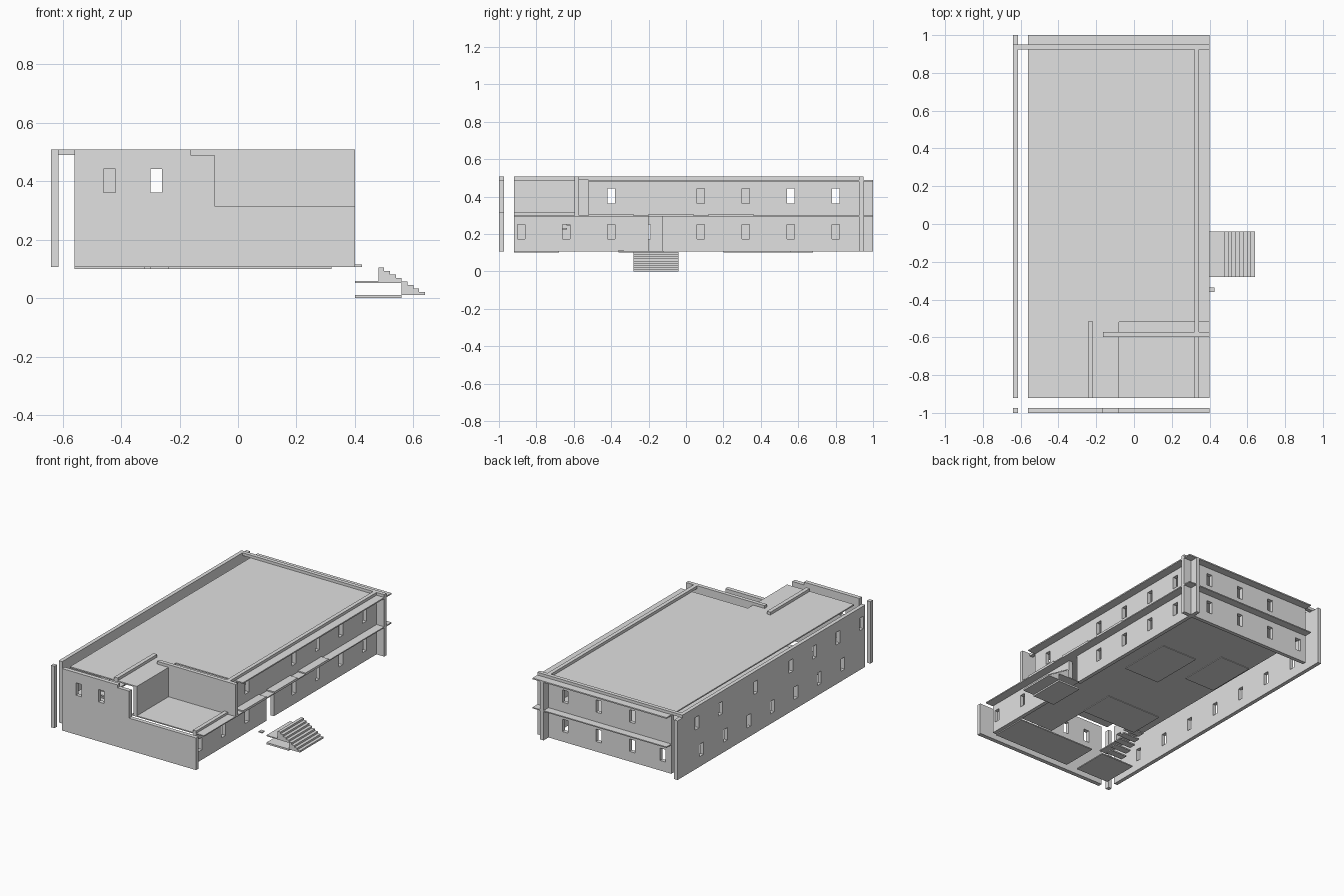
import bpy, bmesh
from mathutils import Vector

if "Cube" in bpy.data.objects:
    bpy.data.objects.remove(bpy.data.objects["Cube"])

grey = bpy.data.materials.new("plain_grey")
grey.diffuse_color = (0.75, 0.75, 0.75, 1)
grey.use_nodes = True
grey.node_tree.nodes["Principled BSDF"].inputs["Base Color"].default_value = grey.diffuse_color


def finish(name, bm):
    bmesh.ops.recalc_face_normals(bm, faces=bm.faces)
    me = bpy.data.meshes.new(name)
    bm.to_mesh(me)
    bm.free()
    me.materials.append(grey)
    ob = bpy.data.objects.new(name, me)
    bpy.context.collection.objects.link(ob)
    return ob


def panel(name, axis, depth, u, v, holes=()):
    """Flat slab across one axis with rectangular holes (u0, u1, v0, v1)."""
    others = [i for i in range(3) if i != axis]
    us = sorted({*u, *[c for h in holes for c in h[:2]]})
    vs = sorted({*v, *[c for h in holes for c in h[2:]]})
    bm = bmesh.new()

    def point(a, b):
        p = Vector((0, 0, 0))
        p[axis], p[others[0]], p[others[1]] = depth[0], a, b
        return bm.verts.new(p)

    grid = [[point(a, b) for b in vs] for a in us]
    for i in range(len(us) - 1):
        for j in range(len(vs) - 1):
            cu, cv = (us[i] + us[i + 1]) / 2, (vs[j] + vs[j + 1]) / 2
            if any(h[0] < cu < h[1] and h[2] < cv < h[3] for h in holes):
                continue
            bm.faces.new((grid[i][j], grid[i + 1][j],
                          grid[i + 1][j + 1], grid[i][j + 1]))
    bmesh.ops.delete(bm, geom=[w for w in bm.verts if not w.link_faces],
                     context='VERTS')
    ext = bmesh.ops.extrude_face_region(bm, geom=bm.faces[:],
                                        use_keep_orig=True)
    shift = Vector((0, 0, 0))
    shift[axis] = depth[1] - depth[0]
    bmesh.ops.translate(bm, vec=shift, verts=[
        e for e in ext["geom"] if isinstance(e, bmesh.types.BMVert)])
    return finish(name, bm)


def box(name, x, y, z):
    return panel(name, 0, x, y, z)


def windows(centres, z):
    return [(c - 0.02, c + 0.02, z, z + 0.08) for c in centres]


LOW, HIGH = 0.172, 0.362
BASE, MID, TOP, CAP = 0.107, 0.30, 0.49, 0.508
X, Y = (-0.56, 0.40), (-0.92, 1.0)

# Middle floor with stairwell, roof with terrace cut-out
panel("middle_slab", 2, (0.293, MID), X, Y, [(-0.50, -0.12, -0.92, -0.55)])
panel("roof_slab", 2, (0.482, TOP), X, Y, [(-0.08, 0.40, -0.92, -0.52)])

# Outer walls with window and door openings
panel("left_wall", 0, (-0.64, -0.615), Y, (BASE, TOP),
      windows((-0.69, -0.45, -0.21, 0.03, 0.27, 0.51, 0.755), LOW)
      + windows((-0.88, -0.64, -0.4, -0.16, 0.2, 0.56, 0.8), HIGH))
panel("right_wall", 0, (0.32, 0.345), Y, (BASE, TOP),
      windows((-0.88, -0.64, -0.4, 0.08, 0.32, 0.56, 0.8), LOW)
      + windows((-0.4, 0.08, 0.32, 0.56, 0.8), HIGH)
      + [(-0.2, -0.125, BASE, 0.293), (-0.92, -0.52, MID, TOP)])
panel("front_wall", 1, (-1.0, -0.973), X, (BASE, TOP),
      windows((-0.44, -0.28), HIGH) + [(-0.08, 0.40, 0.315, TOP)])
panel("back_wall", 1, (0.925, 0.95), X, (BASE, TOP),
      windows((0.2, -0.04, -0.28, -0.5), LOW)
      + windows((0.2, -0.04, -0.28), HIGH))
box("corner_post", (-0.64, -0.615), (-1.0, -0.973), (BASE, CAP))

# Terrace walls
box("terrace_back_wall", (-0.08, 0.40), (-0.597, -0.572), (MID, TOP))
box("terrace_side_wall", (-0.105, -0.08), (-0.92, -0.52), (MID, TOP))
box("terrace_parapet", (0.32, 0.345), (-0.92, -0.597), (MID, 0.315))

# Parapets along the roof edge
box("left_parapet", (-0.64, -0.615), (-0.92, 0.95), (TOP, CAP))
box("right_parapet", (0.32, 0.345), (-0.572, 0.925), (TOP, CAP))
box("back_parapet", (-0.64, 0.40), (0.925, 0.95), (TOP, CAP))
box("front_parapet", (-0.56, -0.163), (-1.0, -0.973), (TOP, CAP))
box("terrace_back_parapet", (-0.163, 0.40), (-0.597, -0.572), (TOP, CAP))
box("terrace_side_parapet", (-0.243, -0.217), (-0.92, -0.517), (TOP, CAP))

# Thin plates on the middle ledge and at ground floor level
for y0 in (-0.52, -0.20, 0.12):
    box("ledge_plate", (0.08, 0.40), (y0, y0 + 0.24), (MID, 0.308))
for x, y in (((-0.02, 0.24), (0.20, 0.56)), ((-0.34, -0.12), (0.34, 0.68)),
             ((-0.30, 0.10), (-0.36, -0.12)), ((-0.56, -0.32), (-0.92, -0.68)),
             ((-0.24, 0.32), (-0.92, -0.68))):
    box("floor_plate", x, y, (0.100, 0.107))

# Outside stairs in two flights, with landings and a small doorstep
for i in range(8):
    x0 = 0.48 + 0.02 * i
    bottom = 0.055 if i < 4 else 0.01
    box("outer_step", (x0, x0 + 0.02), (-0.28, -0.04),
        (bottom, 0.105 - 0.012 * i))
box("upper_landing", (0.40, 0.56), (-0.28, -0.04), (0.052, 0.058))
box("lower_landing", (0.40, 0.56), (-0.28, -0.04), (0.0, 0.011))
box("doorstep", (0.40, 0.425), (-0.36, -0.335), (BASE, 0.115))

# Inside stairs rising to the middle floor
for i in range(8):
    y0 = -0.88 + 0.04 * i
    box("inner_step", (-0.54, -0.42), (y0, y0 + 0.045),
        (0.113 + 0.022 * i, 0.121 + 0.022 * i))
